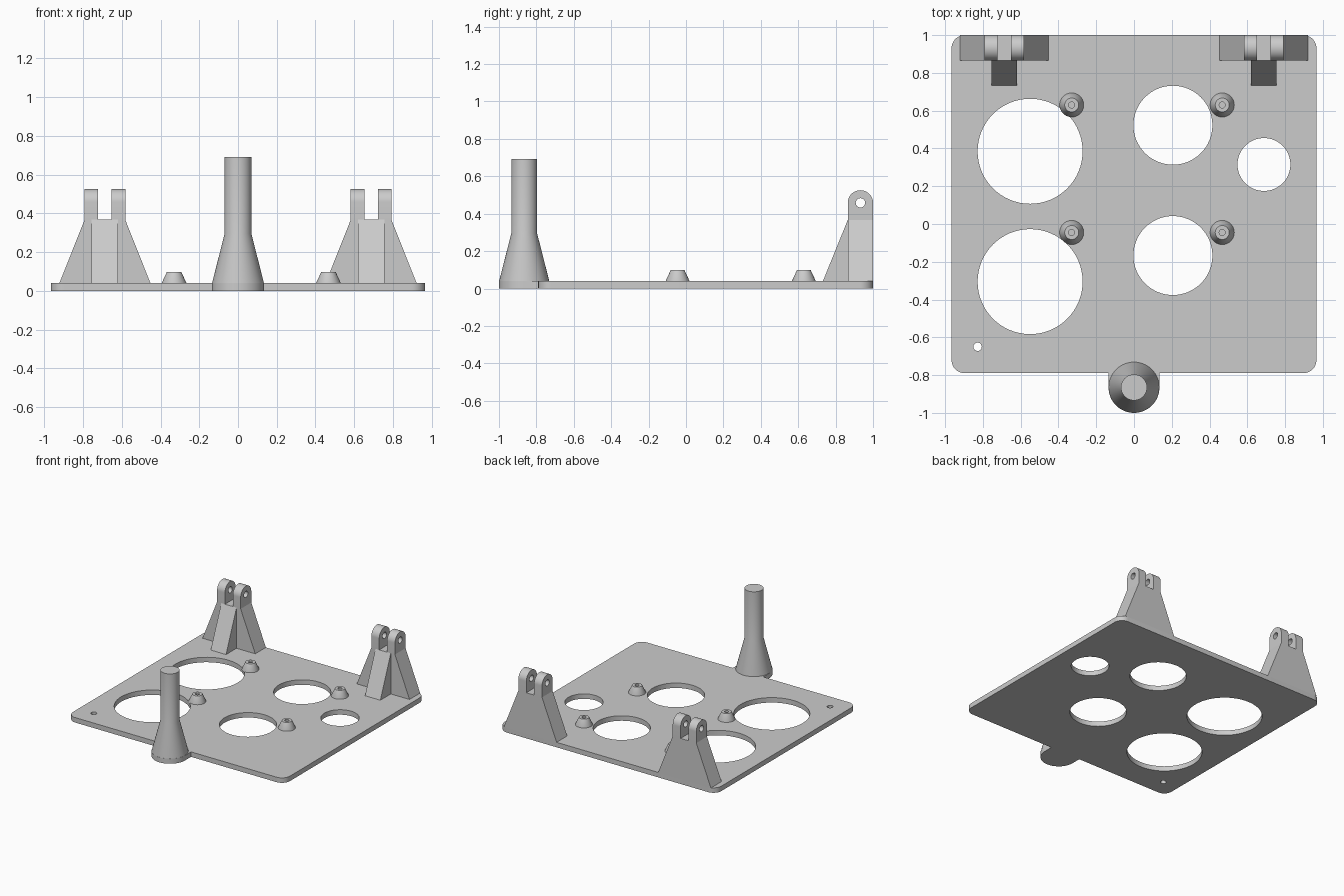
import bpy
import bmesh
from math import cos, sin, pi, radians
from mathutils import Matrix, Vector

cube = bpy.data.objects.get("Cube")
if cube:
    bpy.data.objects.remove(cube)

grey = bpy.data.materials.new("plain grey")
grey.use_nodes = True
grey.diffuse_color = (0.6, 0.6, 0.6, 1)
grey.node_tree.nodes["Principled BSDF"].inputs["Base Color"].default_value = (0.6, 0.6, 0.6, 1)

# Local axes (u, v, thickness) for profiles drawn in each plane
FLAT = Matrix.Identity(3)
SIDE = Matrix(((0, 0, 1), (1, 0, 0), (0, 1, 0)))
FRONT = Matrix(((1, 0, 0), (0, 0, -1), (0, 1, 0)))


def arc(u, v, r, start=0, end=360, n=64):
    full = end - start == 360
    steps = n if full else n + 1
    angles = [radians(start + (end - start) * i / n) for i in range(steps)]
    return [(u + r * cos(a), v + r * sin(a)) for a in angles]


def finish(name, bm):
    bmesh.ops.remove_doubles(bm, verts=bm.verts, dist=0.0001)
    bmesh.ops.recalc_face_normals(bm, faces=bm.faces)
    mesh = bpy.data.meshes.new(name)
    bm.to_mesh(mesh)
    bm.free()
    mesh.materials.clear()
    mesh.materials.append(grey)
    ob = bpy.data.objects.new(name, mesh)
    bpy.context.collection.objects.link(ob)
    bpy.ops.object.select_all(action="DESELECT")
    ob.select_set(True)
    bpy.context.view_layer.objects.active = ob
    bpy.ops.object.shade_smooth_by_angle(angle=radians(30))
    return ob


def slab(name, outlines, thickness, axes, location):
    """Extrude closed outlines (the first is the border, the rest are holes)."""
    curve = bpy.data.curves.new(name, "CURVE")
    curve.dimensions = "2D"
    curve.fill_mode = "BOTH"
    curve.extrude = thickness / 2
    for outline in outlines:
        spline = curve.splines.new("POLY")
        spline.points.add(len(outline) - 1)
        for point, (u, v) in zip(spline.points, outline):
            point.co = (u, v, 0, 1)
        spline.use_cyclic_u = True
    temp = bpy.data.objects.new(name + " outline", curve)
    bpy.context.collection.objects.link(temp)
    deps = bpy.context.evaluated_depsgraph_get()
    mesh = bpy.data.meshes.new_from_object(temp.evaluated_get(deps))
    bm = bmesh.new()
    bm.from_mesh(mesh)
    bpy.data.objects.remove(temp)
    bpy.data.curves.remove(curve)
    bpy.data.meshes.remove(mesh)
    bm.transform(Matrix.Translation(location) @ axes.to_4x4())
    return finish(name, bm)


def lathe(name, profile, x, y, steps=64):
    bm = bmesh.new()
    verts = [bm.verts.new((r, 0, z)) for r, z in profile]
    edges = [bm.edges.new(pair) for pair in zip(verts, verts[1:])]
    bmesh.ops.spin(bm, geom=verts + edges, cent=(0, 0, 0), axis=(0, 0, 1),
                   angle=2 * pi, steps=steps)
    bmesh.ops.translate(bm, verts=bm.verts, vec=(x, y, 0))
    return finish(name, bm)


# Base plate with rounded corners, a front tab and round openings
W, FRONT_Y, BACK_Y, R, T = 0.966, -0.79, 1.0, 0.07, 0.04
TAB, POST_Y = 0.135, -0.865
border = (arc(W - R, BACK_Y - R, R, 0, 90, 12)
          + arc(-W + R, BACK_Y - R, R, 90, 180, 12)
          + arc(-W + R, FRONT_Y + R, R, 180, 270, 12)
          + [(-TAB, FRONT_Y)]
          + arc(0, POST_Y, TAB, 180, 360, 32)
          + [(TAB, FRONT_Y)]
          + arc(W - R, FRONT_Y + R, R, 270, 359.99, 12))
openings = [(-0.55, 0.385, 0.278), (-0.55, -0.305, 0.278),
            (0.206, 0.523, 0.209), (0.206, -0.167, 0.209),
            (0.688, 0.315, 0.14), (-0.828, -0.65, 0.022)]
slab("base_plate", [border] + [arc(*o) for o in openings], T, FLAT, (0, 0, T / 2))

# Tall post on a flared foot
lathe("post", [(0, 0.02), (TAB - 0.001, 0.02), (TAB - 0.001, T), (0.069, 0.295),
               (0.069, 0.692), (0, 0.692)], 0, POST_Y)

# Small tapered standoffs with blind screw holes
for x in (-0.33, 0.467):
    for y in (-0.045, 0.63):
        lathe("standoff", [(0, 0.035), (0.064, 0.035), (0.064, T), (0.037, 0.098),
                           (0.016, 0.098), (0.016, 0.045), (0, 0.045)], x, y, 40)

# Two hinge brackets: tapered wall, sloped rib and a pair of pierced ears
WALL_Y, MID_Y, DEPTH, SEAT = 0.865, 0.9325, 0.135, 0.367
EAR_R = DEPTH / 2
for side, x in (("right", -0.687), ("left", 0.687)):
    wall = [(-0.235, T), (0.235, T), (0.105, SEAT), (-0.105, SEAT)]
    slab(side + "_bracket_wall", [wall], DEPTH, FRONT, (x, MID_Y, 0))

    rib = [(0.732, T), (WALL_Y + 0.01, T), (WALL_Y + 0.01, SEAT), (WALL_Y, SEAT)]
    slab(side + "_bracket_rib", [rib], 0.136, SIDE, (x, 0, 0))

    ear = ([(MID_Y - EAR_R, SEAT), (MID_Y + EAR_R, SEAT)]
           + arc(MID_Y, 0.458, EAR_R, 0, 180, 32))
    for offset in (-0.07, 0.07):
        slab(side + "_bracket_ear", [ear, arc(MID_Y, 0.458, 0.025, n=32)],
             0.07, SIDE, (x + offset, 0, 0))
